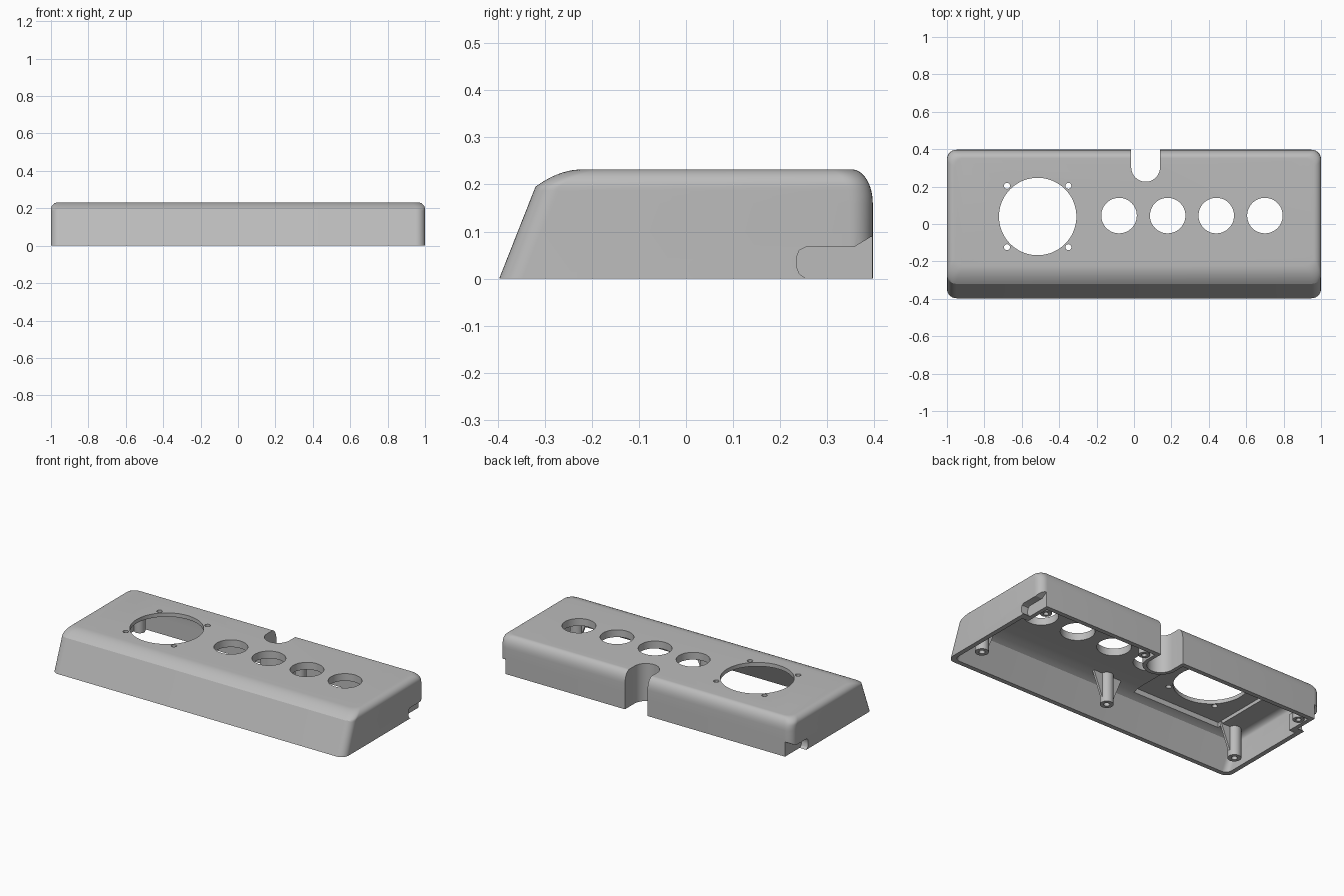
import bpy, bmesh, math
from mathutils import Matrix, Vector

if "Cube" in bpy.data.objects:
    bpy.data.objects.remove(bpy.data.objects["Cube"], do_unlink=True)

grey = bpy.data.materials.new("light_grey_plastic")
grey.use_nodes = True
COLOUR = (0.5, 0.5, 0.5, 1)
grey.diffuse_color = COLOUR
grey.node_tree.nodes["Principled BSDF"].inputs["Base Color"].default_value = COLOUR

HEIGHT = 0.232
CEILING = 0.187


def finish(name, bm):
    bmesh.ops.recalc_face_normals(bm, faces=bm.faces)
    mesh = bpy.data.meshes.new(name)
    bm.to_mesh(mesh)
    bm.free()
    mesh.materials.append(grey)
    obj = bpy.data.objects.new(name, mesh)
    bpy.context.collection.objects.link(obj)
    return obj


def prism(name, outline, offset):
    """Extrude a closed outline of 3D points by an offset vector."""
    bm = bmesh.new()
    face = bm.faces.new([bm.verts.new(p) for p in outline])
    res = bmesh.ops.extrude_face_region(bm, geom=[face])
    verts = [g for g in res["geom"] if isinstance(g, bmesh.types.BMVert)]
    bmesh.ops.translate(bm, verts=verts, vec=Vector(offset))
    return finish(name, bm)


def box(name, x0, x1, y0, y1, z0, z1):
    outline = [(x0, y0, z0), (x1, y0, z0), (x1, y1, z0), (x0, y1, z0)]
    return prism(name, outline, (0, 0, z1 - z0))


def cylinder(name, x, y, r, z0, z1, sides=48):
    bm = bmesh.new()
    bmesh.ops.create_cone(bm, cap_ends=True, segments=sides, radius1=r, radius2=r,
                          depth=z1 - z0, matrix=Matrix.Translation((x, y, (z0 + z1) / 2)))
    return finish(name, bm)


def combine(target, tool, operation="DIFFERENCE"):
    """Apply a boolean and remove the tool object."""
    tool.hide_render = True
    mod = target.modifiers.new("combine", "BOOLEAN")
    mod.operation, mod.object, mod.solver = operation, tool, "EXACT"
    bpy.context.view_layer.objects.active = target
    bpy.ops.object.modifier_apply(modifier=mod.name)
    bpy.data.objects.remove(tool, do_unlink=True)


def smooth(obj):
    bpy.ops.object.select_all(action="DESELECT")
    obj.select_set(True)
    bpy.context.view_layer.objects.active = obj
    bpy.ops.object.shade_smooth_by_angle(angle=math.radians(30))


def ring(z, wall):
    """Rounded rectangle of the case at one height, inset by the wall."""
    s = min(max((z - 0.195) / 0.037, 0), 1)
    u = min(max((z - 0.16) / 0.072, 0), 1)
    half = 1 - wall - 0.04 * (1 - math.sqrt(1 - s * s))
    if z < 0.195:
        front = -0.397 + 0.077 * z / 0.195
    else:
        front = -0.32 + 0.1 * (1 - math.sqrt(1 - s))
    front += wall
    back = 0.397 - wall - 0.045 * (1 - math.sqrt(1 - u * u))
    r = 0.05 - wall / 2
    corners = [(half - r, back - r), (r - half, back - r),
               (r - half, front + r), (half - r, front + r)]
    points = []
    for i, (cx, cy) in enumerate(corners):
        for k in range(9):
            a = math.pi / 2 * (i + k / 8)
            points.append((cx + r * math.cos(a), cy + r * math.sin(a)))
    return points


def case_solid(name, wall, top, start):
    heights = [start, 0.1, 0.16, 0.175, 0.187]
    heights += [0.195 + 0.037 * math.sin(math.pi / 2 * k / 10) for k in range(11)]
    bm = bmesh.new()
    loops = []
    for z in heights:
        loops.append([bm.verts.new((x, y, z * top / HEIGHT)) for x, y in ring(z, wall)])
    for low, high in zip(loops, loops[1:]):
        for i in range(len(low)):
            j = (i + 1) % len(low)
            bm.faces.new((low[i], low[j], high[j], high[i]))
    bm.faces.new(loops[0])
    bm.faces.new(loops[-1])
    return finish(name, bm)


def slot(name, half, z0, z1, end):
    """U shaped block open to the back."""
    outline = [(0.062 + half * math.cos(a), 0.303 + half * math.sin(a), z0)
               for a in [math.pi * (1 + k / 24) for k in range(25)]]
    outline += [(0.062 + half, end, z0), (0.062 - half, end, z0)]
    return prism(name, outline, (0, 0, z1 - z0))


# Hollow case with a thick top
case = case_solid("case_shell", 0, HEIGHT, 0)
combine(case, case_solid("cavity", 0.028, CEILING, -0.03))

# Cable slot with its own wall
combine(case, slot("slot_wall", 0.1, 0, 0.2, 0.38), "UNION")
combine(case, slot("slot_cut", 0.077, -0.1, 0.4, 0.6))

# Side grip recesses with an inner backing wall
for side in (-1, 1):
    xs = sorted((side * 0.93, side * 0.985))
    combine(case, box("recess_backing", *xs, 0.21, 0.38, 0, 0.1), "UNION")
    outline = [(0.255, -0.02), (0.255, 0), (0.241, 0.01), (0.235, 0.025), (0.235, 0.045),
               (0.241, 0.06), (0.255, 0.067), (0.357, 0.067), (0.42, 0.105), (0.42, -0.02)]
    combine(case, prism("recess_cut", [(side * 0.955, y, z) for y, z in outline],
                        (side * 0.1, 0, 0)))

# Thinned square under the large opening
combine(case, box("pocket_cut", -0.81, -0.21, -0.25, 0.33, 0.1, 0.208))

# Large opening, its screw holes and four round openings
SPEAKER_X, SPEAKER_Y = -0.515, 0.04
combine(case, cylinder("large_cut", SPEAKER_X, SPEAKER_Y, 0.207, 0.1, 0.4, 72))
for sx in (-1, 1):
    for sy in (-1, 1):
        combine(case, cylinder("screw_cut", SPEAKER_X + sx * 0.164,
                               SPEAKER_Y + sy * 0.164, 0.016, 0.1, 0.4, 20))
for i in range(4):
    combine(case, cylinder("button_cut", -0.08 + i * 0.26, 0.045, 0.095, 0.1, 0.4))
smooth(case)


# Screw posts hanging from the ceiling
def post(name, x, y, r):
    obj = cylinder(name, x, y, r, 0.005, 0.195, 32)
    combine(obj, cylinder("pilot_cut", x, y, r * 0.45, -0.05, 0.1, 20))
    smooth(obj)


def rib(name, x, y, dx, dy):
    """Triangular web widening toward the ceiling."""
    along, across = Vector((dx, dy, 0)), Vector((-dy, dx, 0)) * 0.014
    base = Vector((x, y, 0)) - across / 2
    profile = [(0, 0.03), (0.035, 0.03), (0.1, 0.195), (0, 0.195)]
    outline = [base + along * d + Vector((0, 0, z)) for d, z in profile]
    return prism(name, outline, across)


for label, x in (("right", -0.9), ("middle", 0.01), ("left", 0.9)):
    post("front_post_" + label, x, -0.22, 0.038)
    ways = {"right": [(1, 0)], "middle": [(1, 0), (-1, 0)], "left": [(-1, 0)]}[label]
    for i, (dx, dy) in enumerate(ways):
        rib(f"post_rib_{label}_{i}", x, -0.22, dx, dy)
for label, x in (("right", -0.9), ("middle", 0.2), ("left", 0.9)):
    post("back_post_" + label, x, 0.325, 0.032)
